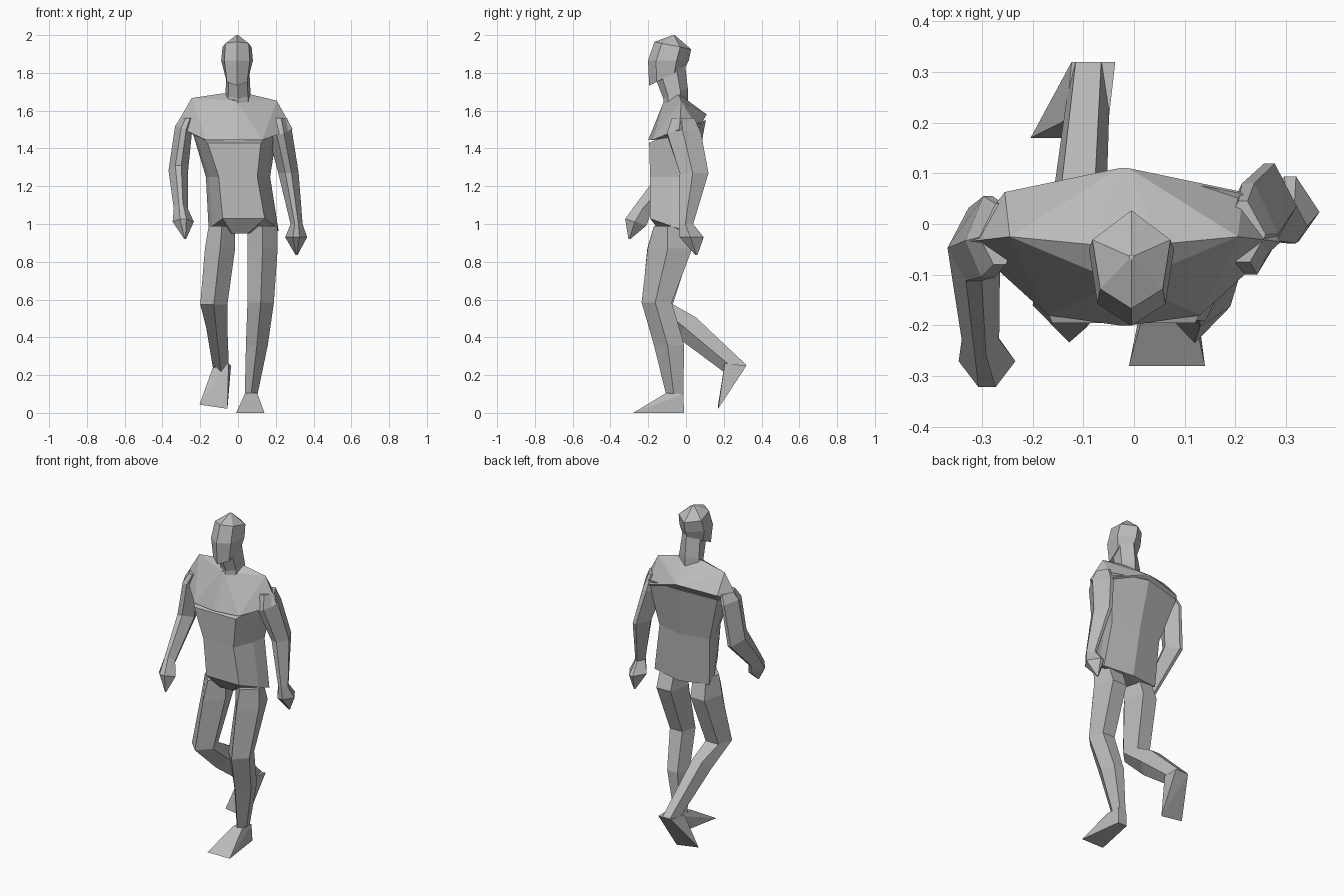
import bpy
import bmesh

default_cube = bpy.data.objects.get("Cube")
if default_cube:
    bpy.data.objects.remove(default_cube, do_unlink=True)

# One plain grey for the whole figure
GREY = (.5, .5, .5, 1)
grey = bpy.data.materials.new("plain grey")
grey.use_nodes = True
grey.diffuse_color = GREY
grey.node_tree.nodes["Principled BSDF"].inputs["Base Color"].default_value = GREY


def mirrored(half):
    """Close a half outline, listed front to back on +x, with its mirror image."""
    return half + [(-x, y) for x, y in reversed(half) if x > 0]


# Cross-section outlines, in units of half width and half depth
BODY = mirrored([(0, -1), (.6, -1), (.9, 0), (1, .7), (0, 1)])
SKULL = mirrored([(0, -1), (.8, -.6), (1, .4), (0, 1)])
ARM = mirrored([(.3, -1), (1, -.1), (.2, 1)])
LEG = mirrored([(0, -1), (1, -.1), (.6, 1)])


def finish(name, mesh_builder):
    """Turn a bmesh into a flat shaded grey object."""
    bmesh.ops.recalc_face_normals(mesh_builder, faces=mesh_builder.faces)
    mesh = bpy.data.meshes.new(name)
    mesh_builder.to_mesh(mesh)
    mesh_builder.free()
    mesh.materials.append(grey)
    part = bpy.data.objects.new(name, mesh)
    bpy.context.collection.objects.link(part)


def ring(x, y, z, wide, deep, lean=0, roll=0):
    """Describe a cross-section; lean raises its back and roll its +x side."""
    def place(outline_point):
        across, along = outline_point[0] * wide, outline_point[1] * deep
        return (x + across, y + along, z + lean * along + roll * across)
    return place


def tip(x, y, z):
    """Describe a cross-section that shrinks almost to a point."""
    return ring(x, y, z, wide=.005, deep=.005)


def loft(name, outline, *rings):
    """Skin a row of cross-sections and cap both ends."""
    builder = bmesh.new()
    loops = [[builder.verts.new(place(point)) for point in outline] for place in rings]
    for lower, upper in zip(loops, loops[1:]):
        for i in range(len(outline)):
            builder.faces.new((lower[i - 1], lower[i], upper[i], upper[i - 1]))
    builder.faces.new(loops[0])
    builder.faces.new(loops[-1])
    finish(name, builder)


def bar(x, y, z, wide, roll=0):
    """Return the two ends of a crosswise edge."""
    return [(x + side * wide, y, z + side * roll * wide) for side in (-1, 1)]


def hull(name, *bars):
    """Wrap a few crosswise edges in a faceted solid."""
    builder = bmesh.new()
    for edge in bars:
        for point in edge:
            builder.verts.new(point)
    bmesh.ops.convex_hull(builder, input=builder.verts)
    finish(name, builder)


# Trunk, from crotch up to the chest line
loft(
    "trunk", BODY,
    ring(.01, -.07, .95, wide=.07, deep=.06),
    ring(.03, -.08, .99, wide=.185, deep=.11, lean=-.35),
    ring(0, -.07, 1.25, wide=.17, deep=.12),
    ring(-.02, -.045, 1.49, wide=.235, deep=.15, lean=.4),
)

# Chest and shoulders, dropping slightly toward the left side
CENTRE = -.02
hull(
    "shoulders",
    bar(CENTRE, -.2, 1.445, wide=.01),
    bar(CENTRE, -.18, 1.445, wide=.15),
    bar(CENTRE, -.03, 1.455, wide=.18),
    bar(CENTRE, -.035, 1.51, wide=.31, roll=-.03),
    bar(CENTRE, .063, 1.53, wide=.235, roll=-.12),
    bar(CENTRE, .11, 1.58, wide=.01),
    bar(CENTRE, -.025, 1.66, wide=.225, roll=-.03),
    bar(CENTRE, -.115, 1.655, wide=.01),
    bar(CENTRE, -.04, 1.69, wide=.07),
)

# Neck and head
loft(
    "neck", SKULL,
    ring(0, -.055, 1.62, wide=.07, deep=.065, lean=.4),
    ring(0, -.055, 1.69, wide=.066, deep=.065, lean=.4),
    ring(0, -.08, 1.8, wide=.06, deep=.075, lean=.6),
)
loft(
    "head", SKULL,
    ring(-.005, -.1, 1.78, wide=.067, deep=.095, lean=.5),
    ring(-.005, -.093, 1.865, wide=.084, deep=.108),
    ring(-.005, -.07, 1.945, wide=.077, deep=.097, lean=-.2),
    tip(-.005, -.065, 2),
)

# Left arm, hanging slightly behind the body, hand included
loft(
    "left_arm", ARM,
    ring(.215, -.015, 1.56, wide=.045, deep=.06),
    ring(.225, -.01, 1.475, wide=.06, deep=.09, roll=.4),
    ring(.267, .043, 1.27, wide=.054, deep=.076),
    ring(.31, 0, 1, wide=.032, deep=.038),
    ring(.308, .03, .93, wide=.058, deep=.064),
    tip(.31, .055, .835),
)

# Right arm, bent with the forearm swung forward
loft(
    "right_arm", ARM,
    ring(-.265, -.02, 1.56, wide=.04, deep=.06),
    ring(-.288, -.025, 1.505, wide=.045, deep=.08, roll=-.3),
    ring(-.316, -.04, 1.28, wide=.052, deep=.072, lean=-.4),
    ring(-.303, -.225, 1.08, wide=.037, deep=.034, lean=-1),
    ring(-.29, -.265, 1.01, wide=.056, deep=.057, lean=-.3),
    tip(-.28, -.3, .92),
)

# Left leg, carrying the weight
loft(
    "left_leg", LEG,
    ring(.13, -.09, .99, wide=.08, deep=.08),
    ring(.13, -.085, .87, wide=.08, deep=.118),
    ring(.12, -.155, .585, wide=.07, deep=.08),
    ring(.1, -.09, .36, wide=.058, deep=.08),
    ring(.07, -.06, .1, wide=.034, deep=.046),
)

# Right leg, knee bent with the shin trailing behind
loft(
    "right_leg", LEG,
    ring(-.085, -.09, .99, wide=.07, deep=.08),
    ring(-.095, -.09, .87, wide=.08, deep=.115),
    ring(-.128, -.152, .575, wide=.072, deep=.082),
    ring(-.112, 0, .455, wide=.056, deep=.053, lean=.95),
    ring(-.09, .26, .235, wide=.042, deep=.06, lean=.3),
)

# Left foot, flat on the ground
hull(
    "left_foot",
    bar(.07, -.105, .105, wide=.032),
    bar(.073, -.014, .1, wide=.028),
    bar(.075, -.01, 0, wide=.03),
    bar(.065, -.28, 0, wide=.075),
)

# Right foot, lifted with the toes pointing down
hull(
    "right_foot",
    bar(-.08, .32, .25, wide=.043),
    bar(-.092, .205, .25, wide=.042, roll=.3),
    bar(-.13, .17, .033, wide=.074, roll=-.15),
)
